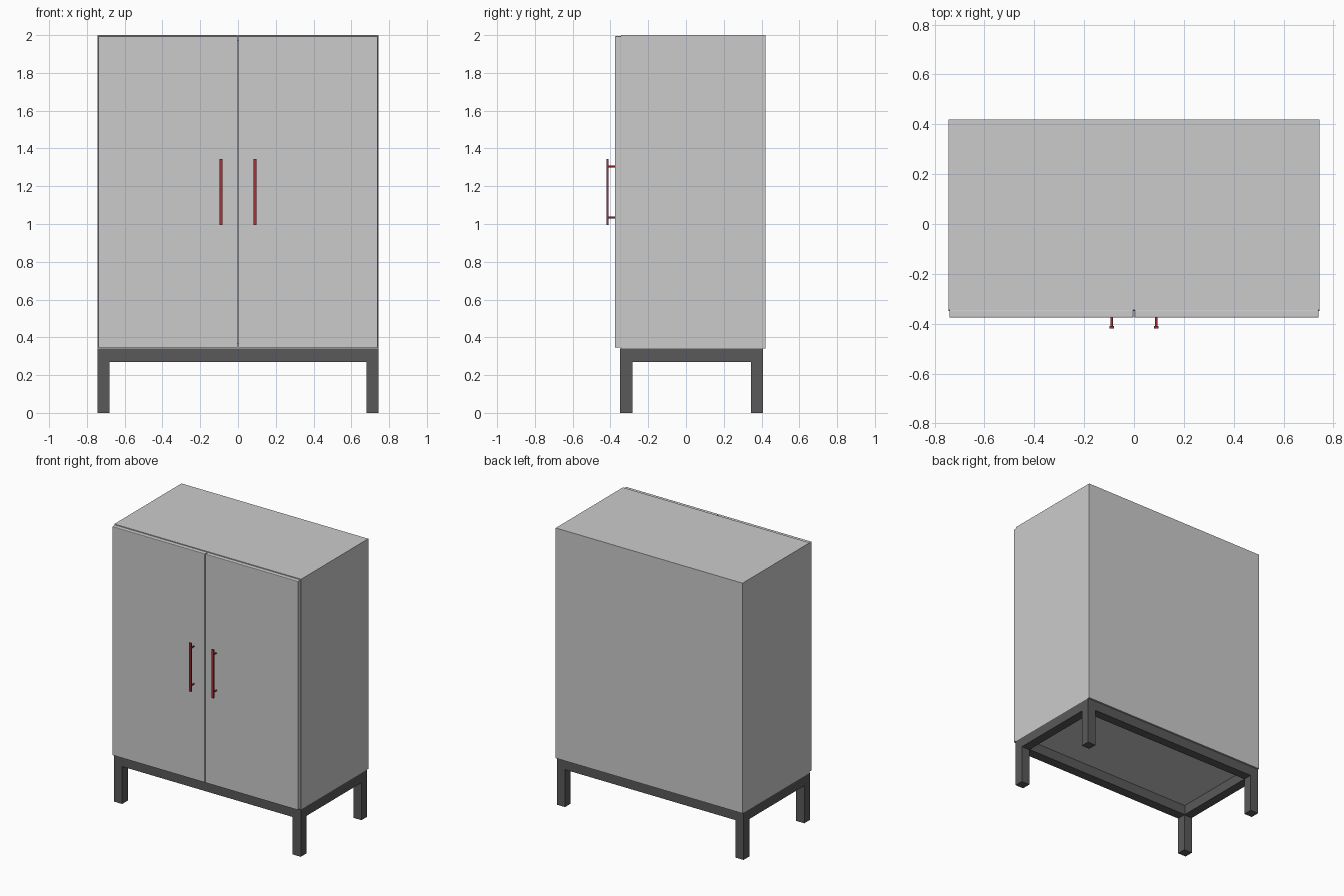
import bpy, bmesh
from mathutils import Matrix, Vector

if "Cube" in bpy.data.objects:
    bpy.data.objects.remove(bpy.data.objects["Cube"])


def material(name, rgb):
    m = bpy.data.materials.new(name)
    m.diffuse_color = (*rgb, 1)
    m.use_nodes = True
    m.node_tree.nodes["Principled BSDF"].inputs["Base Color"].default_value = m.diffuse_color
    return m


DARK = material("dark_metal", (0.1, 0.1, 0.1))
RED = material("red_metal", (0.38, 0.03, 0.04))


def finish(name, bm, mat=None, bevel=0):
    mesh = bpy.data.meshes.new(name)
    bm.to_mesh(mesh)
    bm.free()
    ob = bpy.data.objects.new(name, mesh)
    bpy.context.collection.objects.link(ob)
    if mat:
        mesh.materials.append(mat)
    if bevel:
        mod = ob.modifiers.new("edge_bevel", 'BEVEL')
        mod.width = bevel
        mod.segments = 2
    return ob


def box(name, x, y, z, mat=None, bevel=0):
    """Box from (min, max) ranges."""
    bm = bmesh.new()
    lo, hi = Vector((x[0], y[0], z[0])), Vector((x[1], y[1], z[1]))
    bmesh.ops.create_cube(bm, size=1, matrix=Matrix.Translation((lo + hi) / 2)
                          @ Matrix.Diagonal((*(hi - lo), 1)))
    return finish(name, bm, mat, bevel)


def rod(name, x, y, z, r, mat):
    """Round rod running along y."""
    bm = bmesh.new()
    bmesh.ops.create_cone(bm, cap_ends=True, segments=16, radius1=r, radius2=r,
                          depth=y[1] - y[0],
                          matrix=Matrix.Translation((x, sum(y) / 2, z))
                          @ Matrix.Rotation(1.5707963, 4, 'X'))
    for f in bm.faces:
        f.smooth = len(f.verts) == 4
    for e in bm.edges:
        e.smooth = all(f.smooth for f in e.link_faces)
    return finish(name, bm, mat)


W = 0.745                     # half width
FRONT, BACK = -0.345, 0.408   # carcass depth
BASE, TOP = 0.34, 2.0         # carcass height
LEG, RAIL_Z = 0.065, 0.27
T = 0.03                      # panel thickness

# Carcass panels
box("top_panel", (-W, W), (FRONT, BACK), (TOP - T, TOP))
box("bottom_panel", (-W + T, W - T), (FRONT, BACK), (BASE, BASE + T))
box("back_panel", (-W, W), (BACK, 0.42), (BASE, TOP))

# Base frame: front and back rails
box("front_rail", (-W, W), (FRONT - 0.004, FRONT + LEG), (RAIL_Z, BASE), DARK)
box("back_rail", (-W, W), (BACK - LEG, BACK), (RAIL_Z, BASE), DARK)

for side, s in (("left", -1), ("right", 1)):
    def span(a, b):
        return sorted((s * a, s * b))

    # Side panel and side rail
    box(side + "_side_panel", span(W - T, W), (FRONT, BACK), (BASE, TOP - T))
    box(side + "_side_rail", span(W - LEG, W), (FRONT + LEG, BACK - LEG),
        (RAIL_Z, BASE), DARK)

    # Legs
    for end, y in (("front", FRONT - 0.004), ("back", BACK - LEG)):
        box(f"{side}_{end}_leg", span(W - LEG, W), (y, y + LEG), (0, RAIL_Z), DARK)

    # Door
    box(side + "_door", span(0.002, W - 0.004), (-0.376, FRONT + 0.002),
        (BASE + 0.005, TOP - 0.005), bevel=0.004)

    # Handle: flat bar on two round posts
    box(side + "_handle_bar", span(0.081, 0.098), (-0.42, -0.409),
        (0.995, 1.345), RED)
    for i, z in enumerate((1.035, 1.305)):
        rod(f"{side}_handle_post_{i + 1}", s * 0.0895, (-0.412, -0.374), z, 0.005, RED)
